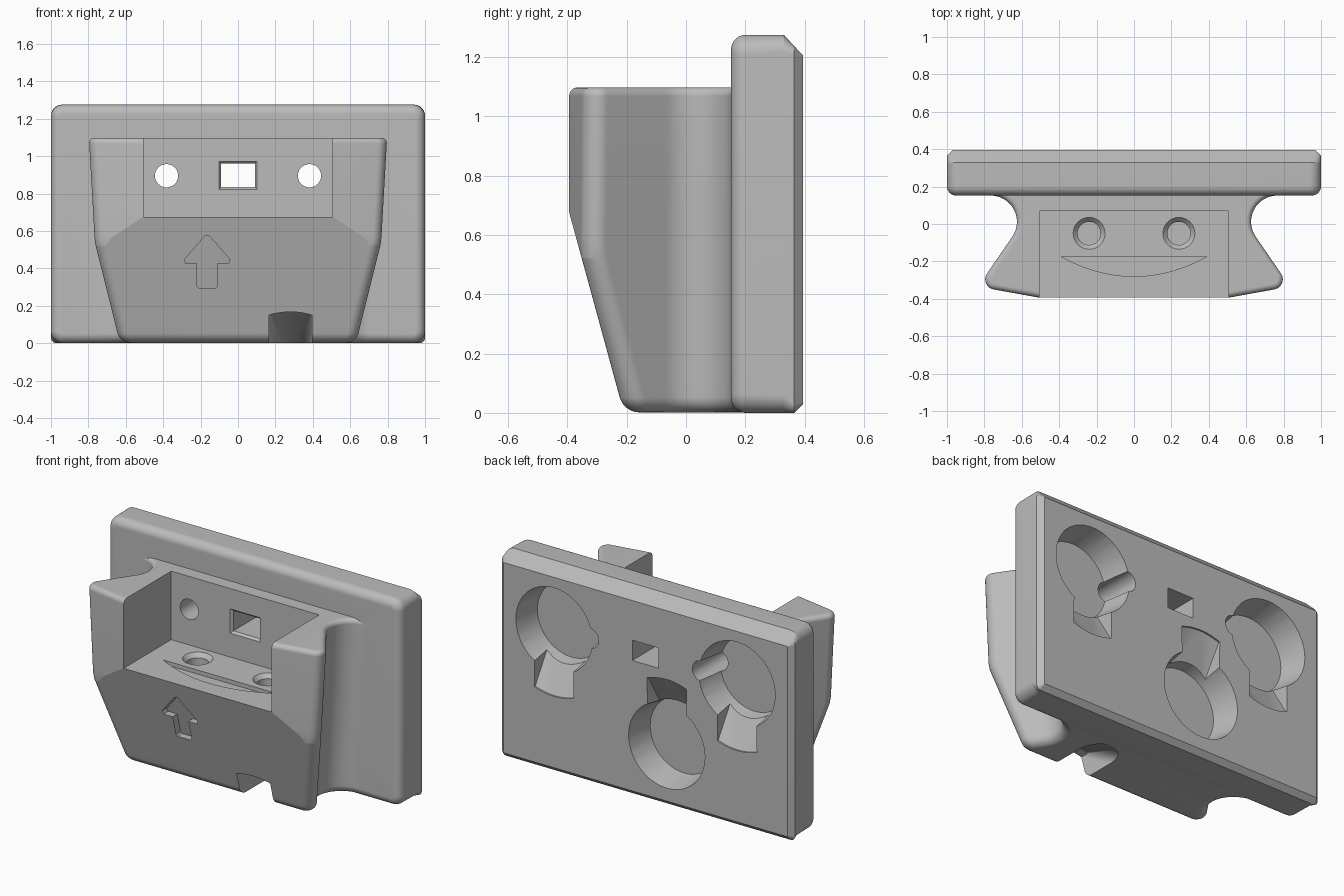
import bpy, bmesh
from math import sin, cos, pi, radians, hypot, atan2

if "Cube" in bpy.data.objects:
    bpy.data.objects.remove(bpy.data.objects["Cube"], do_unlink=True)

grey = bpy.data.materials.new("plain_grey")
grey.use_nodes = True
grey.diffuse_color = (0.5, 0.5, 0.5, 1)
grey.node_tree.nodes["Principled BSDF"].inputs["Base Color"].default_value = (0.5, 0.5, 0.5, 1)


def finish(name, bm):
    bmesh.ops.recalc_face_normals(bm, faces=bm.faces[:])
    mesh = bpy.data.meshes.new(name)
    bm.to_mesh(mesh)
    bm.free()
    mesh.materials.append(grey)
    ob = bpy.data.objects.new(name, mesh)
    bpy.context.collection.objects.link(ob)
    return ob


def loft(name, rings):
    bm = bmesh.new()
    rows = [[bm.verts.new(p) for p in ring] for ring in rings]
    n = len(rows[0])
    for a, b in zip(rows, rows[1:]):
        for i in range(n):
            j = (i + 1) % n
            bm.faces.new((a[i], a[j], b[j], b[i]))
    bm.faces.new(rows[0])
    bm.faces.new(rows[-1])
    return finish(name, bm)


def hull(name, points):
    bm = bmesh.new()
    for p in points:
        bm.verts.new(p)
    res = bmesh.ops.convex_hull(bm, input=bm.verts[:])
    junk = {g for g in res["geom_interior"] + res["geom_unused"] if isinstance(g, bmesh.types.BMVert)}
    bmesh.ops.delete(bm, geom=list(junk), context="VERTS")
    return finish(name, bm)


def arc(cx, cy, r, a0, a1, n):
    return [(cx + r * cos(a0 + (a1 - a0) * i / n), cy + r * sin(a0 + (a1 - a0) * i / n))
            for i in range(n + 1)]


def circle(cx, cy, r):
    return arc(cx, cy, r, 0, 2 * pi, 64)[:-1]


def rect(x0, x1, z0, z1):
    return [(x0, z0), (x1, z0), (x1, z1), (x0, z1)]


def at_y(pts, y):
    return [(a, y, b) for a, b in pts]


def at_z(pts, z):
    return [(a, b, z) for a, b in pts]


# Wall plate: rounded front rim, chamfered back rim
def plate_ring(y, half, z0, z1, r):
    pts = []
    for k, (cx, cz) in enumerate([(half - r, z1 - r), (r - half, z1 - r),
                                  (r - half, z0 + r), (half - r, z0 + r)]):
        pts += arc(cx, cz, r, k * pi / 2, (k + 1) * pi / 2, 14)
    return at_y(pts, y)


TOP, FRONT, BACK = 1.275, 0.152, 0.395
rings = []
for k in range(15):
    t = k / 14 * pi / 2
    d = 0.05 * (1 - sin(t))
    rings.append(plate_ring(FRONT + 0.05 * (1 - cos(t)), 1 - d, d, TOP - d, 0.065 - d))
rings += [plate_ring(0.33, 1, 0, TOP, 0.06),
          plate_ring(0.365, 1, 0, 1.237, 0.03),
          plate_ring(BACK, 0.97, 0.03, 1.205, 0.006)]
bracket = loft("mounting_bracket", rings)


# Holder body: waisted outline, flared cheeks, sloped lower front
def slope_y(z):
    return -0.395 + max(0, 0.68 - z) * 0.273


FLARE = radians(34.4)


def body_ring(z, d):
    cx, cy, r = 0.768 - 0.07 * (1.1 - z) / 1.1, 0.012, 0.14 + d
    half = [(cx, 0.2)] + arc(cx, cy, r, pi / 2, pi + FLARE, 20)
    tx, ty = half[-1]
    n1 = (-cos(FLARE), -sin(FLARE))
    yf = slope_y(z)
    kink = 0.5 + (yf + 0.395) / 0.18
    R = 0.055 - d * 0.9

    def tip(n2, qx, qy):
        a = R + tx * n1[0] + ty * n1[1]
        b = R + qx * n2[0] + qy * n2[1]
        det = n1[0] * n2[1] - n1[1] * n2[0]
        return (a * n2[1] - b * n1[1]) / det, (n1[0] * b - n2[0] * a) / det

    m = hypot(1, 0.18)
    n2 = (-0.18 / m, 1 / m)
    px, py = tip(n2, 0.5, -0.395 + d)
    if kink > px - n2[0] * R - 0.002:
        n2 = (0, 1)
        px, py = tip(n2, 0, yf + d)
        kink = min(kink, px - 0.004)
    half += arc(px, py, R, FLARE, atan2(-n2[1], -n2[0]), 18)
    half.append((kink, yf + d))
    return at_z(half + [(-x, y) for x, y in reversed(half)], z)


LOW, HIGH, BODY_TOP = 0.05, 0.03, 1.098
levels = []
for k in range(15):
    t = k / 14 * pi / 2
    levels.append((0.002 + LOW * (1 - cos(t)), LOW * (1 - sin(t))))
levels += [(0.052 + (0.68 - 0.052) * k / 16, 0) for k in range(1, 17)]
for k in range(14, -1, -1):
    t = k / 14 * pi / 2
    levels.append((BODY_TOP - HIGH * (1 - cos(t)), HIGH * (1 - sin(t))))
body = loft("holder_body", [body_ring(z, d) for z, d in levels])


def combine(tool, op):
    tool.hide_render = True
    mod = bracket.modifiers.new(tool.name, "BOOLEAN")
    mod.operation, mod.solver, mod.object = op, "EXACT", tool
    bpy.context.view_layer.objects.active = bracket
    bpy.ops.object.modifier_apply(modifier=mod.name)
    bpy.data.objects.remove(tool, do_unlink=True)


combine(body, "UNION")
cuts = []

# Open pocket in the body
FLOOR, WALL = 0.675, 0.07
box = rect(-0.505, 0.505, FLOOR, 1.5)
cuts.append(hull("pocket", at_y(box, -0.7) + at_y(box, WALL)))

# Square window with a chamfered mouth
cuts.append(hull("window", at_y(rect(-0.09, 0.09, 0.835, 0.96), 0) +
                 at_y(rect(-0.09, 0.09, 0.835, 0.96), 0.6)))
cuts.append(hull("window_mouth", at_y(rect(-0.106, 0.106, 0.819, 0.976), WALL - 0.004) +
                 at_y(rect(-0.09, 0.09, 0.835, 0.96), WALL + 0.014)))

for s in (-1, 1):
    # Round holes through the back wall
    hole = circle(s * 0.382, 0.895, 0.062)
    cuts.append(hull("wall_hole", at_y(hole, 0) + at_y(hole, 0.6)))
    # Countersunk holes in the pocket floor
    x = s * 0.24
    cuts.append(hull("floor_hole", at_z(circle(x, -0.05, 0.062), 0.45) +
                     at_z(circle(x, -0.05, 0.062), 0.8)))
    cuts.append(hull("floor_sink", at_z(circle(x, -0.05, 0.062), FLOOR - 0.025) +
                     at_z(circle(x, -0.05, 0.087), FLOOR + 0.002)))

# Curved recess in the pocket floor
curve = [(0.388 * k / 20, -0.28 + 0.105 * (k / 20) ** 2) for k in range(-20, 21)]
cuts.append(hull("curved_recess", at_z(curve, FLOOR - 0.025) + at_z(curve, 0.8)))

# Arrow recess in the sloped front
head = [(0, 0.577), (0.013, 0.572), (0.122, 0.447), (0.115, 0.427)]
stem = [(0.054, 0.44), (0.054, 0.303), (0.046, 0.295)]
for name, shape in (("arrow_head", head), ("arrow_stem", stem)):
    pts = [(-0.165 + s * x, z) for x, z in shape for s in (-1, 1)]
    cuts.append(hull(name, at_y(pts, -0.7) + [(x, slope_y(z) + 0.045, z) for x, z in pts]))

# Cable outlet: arched front opening with a ceiling falling to the rear
arch = [(0.28 + 0.115 * k / 8, 0.167 - 0.017 * (k / 8) ** 2) for k in range(-8, 9)]
arch += [(0.165, -0.05), (0.395, -0.05)]
rear = [(0.28 + 0.115 * cos(a), 0.15 * sin(a)) for a in [pi * k / 32 for k in range(33)]]
cuts.append(hull("cable_outlet", at_y(arch, -0.6) + at_y(arch, -0.2) +
                 at_z(rear, -0.05) + at_z(rear, 0.0)))

# Keyhole sockets with ramped slots in the back
for x, z, up in ((0.625, 0.88, -1), (-0.625, 0.88, -1), (-0.145, 0.37, 1)):
    cuts.append(hull("socket", at_y(circle(x, z, 0.232), 0.225) +
                     at_y(circle(x, z, 0.262), BACK + 0.01)))
    far = [(x + 0.135 * k / 8, z + up * (0.41 - 0.025 * (k / 8) ** 2)) for k in range(-8, 9)]
    near = [(x - 0.13, z + up * 0.15), (x + 0.13, z + up * 0.15)]
    cuts.append(hull("slot", at_y(near, 0.245) + at_y(near, 0.5) +
                     at_y(far, BACK - 0.01) + at_y(far, 0.5)))

for tool in cuts:
    combine(tool, "DIFFERENCE")

bpy.ops.object.select_all(action="DESELECT")
bracket.select_set(True)
bpy.context.view_layer.objects.active = bracket
bpy.ops.object.shade_smooth_by_angle(angle=radians(9))
